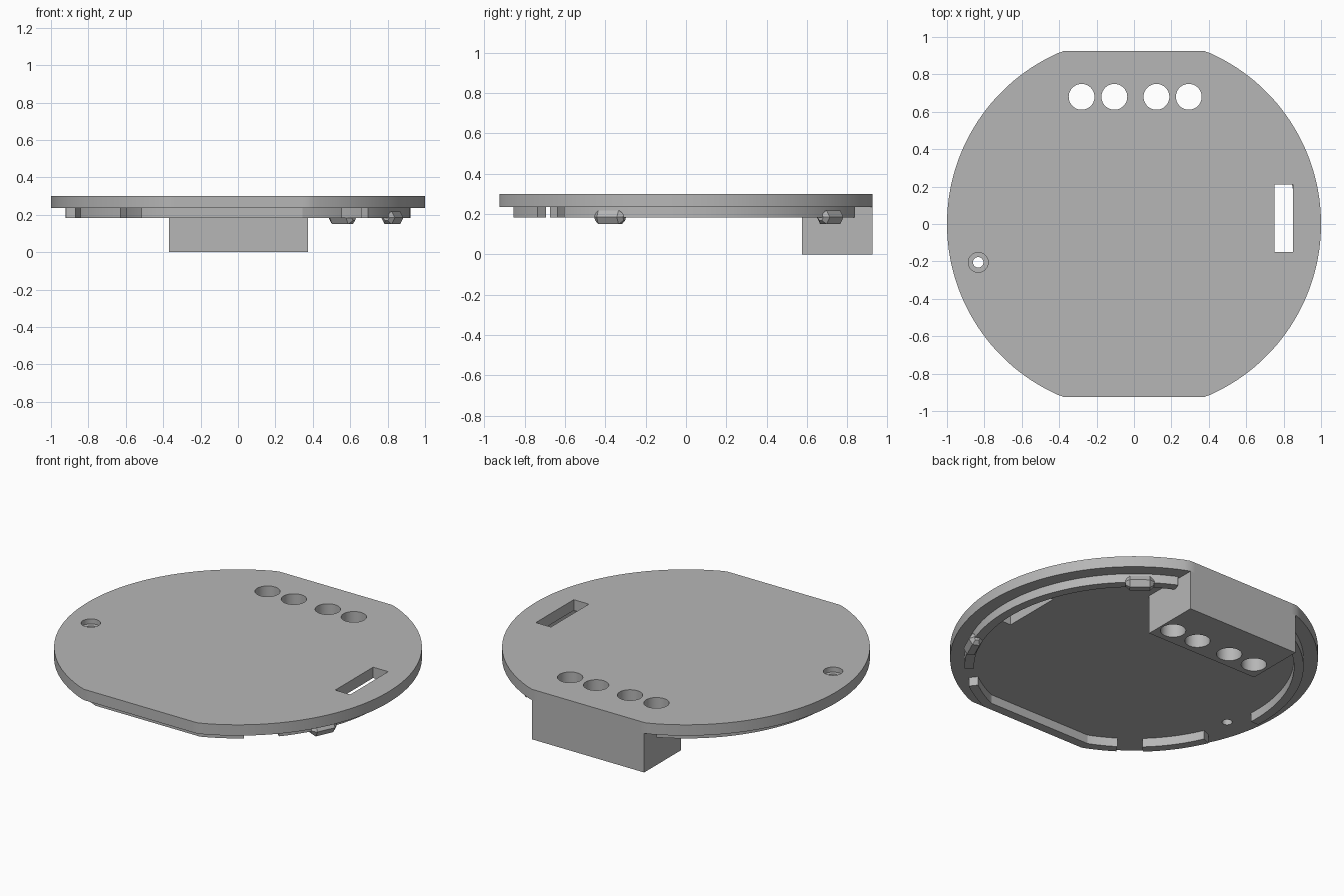
import bpy, bmesh
from math import radians, cos, sin
from mathutils import Matrix

if "Cube" in bpy.data.objects:
    bpy.data.objects.remove(bpy.data.objects["Cube"])

grey = bpy.data.materials.new("matte_grey")
grey.use_nodes = True
COLOUR = (0.47, 0.47, 0.47, 1)
grey.diffuse_color = COLOUR
grey.node_tree.nodes["Principled BSDF"].inputs["Base Color"].default_value = COLOUR

PLATE_Z, TOP_Z, RIM_Z = 0.235, 0.30, 0.182
FLAT = 0.925


def finish(name, bm):
    bmesh.ops.recalc_face_normals(bm, faces=bm.faces)
    mesh = bpy.data.meshes.new(name)
    bm.to_mesh(mesh)
    bm.free()
    mesh.materials.append(grey)
    obj = bpy.data.objects.new(name, mesh)
    bpy.context.collection.objects.link(obj)
    return obj


def prism(name, outline, z0, z1):
    bm = bmesh.new()
    face = bm.faces.new([bm.verts.new((x, y, z0)) for x, y in outline])
    up = bmesh.ops.extrude_face_region(bm, geom=[face])["geom"]
    verts = [v for v in up if isinstance(v, bmesh.types.BMVert)]
    bmesh.ops.translate(bm, verts=verts, vec=(0, 0, z1 - z0))
    return finish(name, bm)


def arc(radius, start, end, flat, steps):
    """Points on a circle, flattened where it passes y = +-flat."""
    pts = []
    for i in range(steps + 1):
        a = radians(start + (end - start) * i / steps)
        pts.append((radius * cos(a), max(-flat, min(flat, radius * sin(a)))))
    return pts


def box_outline(x0, x1, y0, y1):
    return [(x0, y0), (x1, y0), (x1, y1), (x0, y1)]


def round_cutter(x, y, r, z0, z1):
    ring = arc(r, 0, 360, 1, 48)[:-1]
    return prism("cutter", [(x + px, y + py) for px, py in ring], z0, z1)


def cut(target, cutter):
    cutter.hide_render = True
    mod = target.modifiers.new("cut", "BOOLEAN")
    mod.operation = "DIFFERENCE"
    mod.solver = "EXACT"
    mod.object = cutter
    bpy.context.view_layer.objects.active = target
    bpy.ops.object.modifier_apply(modifier=mod.name)
    bpy.data.objects.remove(cutter)


# Round plate with flat front and back edges, and the block below it
plate = prism("plate", arc(1, 0, 360, FLAT, 180)[:-1], PLATE_Z, TOP_Z)
block = prism("block", box_outline(-0.37, 0.375, 0.575, FLAT), 0, PLATE_Z)

# Row of round holes through plate and block
for x in (-0.28, -0.105, 0.12, 0.293):
    for part in (plate, block):
        cut(part, round_cutter(x, 0.68, 0.069, -0.1, 0.4))

# Side slot and counterbored screw hole
cut(plate, prism("cutter", box_outline(0.75, 0.85, -0.15, 0.21), 0.1, 0.4))
cut(plate, round_cutter(-0.833, -0.205, 0.028, 0.1, 0.4))
cut(plate, round_cutter(-0.833, -0.205, 0.053, 0.27, 0.4))

# Locating rim under the plate, broken by gaps
rims = []
for name, start, end in (("rim_left", -41, 65), ("rim_front", 236, 307),
                         ("rim_corner", 204, 227), ("rim_right", 115, 183)):
    outer = arc(0.922, start, end, 0.855, end - start)
    inner = arc(0.87, end, start, 0.80, end - start)
    rims.append(prism(name, outer + inner, RIM_Z, PLATE_Z))


# Snap clips: six-sided bars with tapered ends
def clip(name, angle):
    bm = bmesh.new()
    rings = []
    for t, s in ((-0.078, 0.45), (-0.055, 1), (0.055, 1), (0.078, 0.45)):
        rings.append([bm.verts.new((0.04 * s * cos(radians(60 * k)), t,
                                    0.04 * s * sin(radians(60 * k)))) for k in range(6)])
    for a, b in zip(rings, rings[1:]):
        for k in range(6):
            n = (k + 1) % 6
            bm.faces.new((a[k], a[n], b[n], b[k]))
    bm.faces.new(rings[0])
    bm.faces.new(rings[-1])
    place = Matrix.Rotation(radians(angle), 4, "Z") @ Matrix.Translation((0.907, 0, 0.184))
    bmesh.ops.transform(bm, matrix=place, verts=bm.verts)
    return finish(name, bm)


clip("clip_front", -24.5)
clip("clip_back", 52)

# Smooth the round walls, keep the edges sharp
bpy.ops.object.select_all(action="DESELECT")
for obj in [plate, block] + rims:
    obj.select_set(True)
bpy.context.view_layer.objects.active = plate
bpy.ops.object.shade_smooth_by_angle(angle=radians(20))
